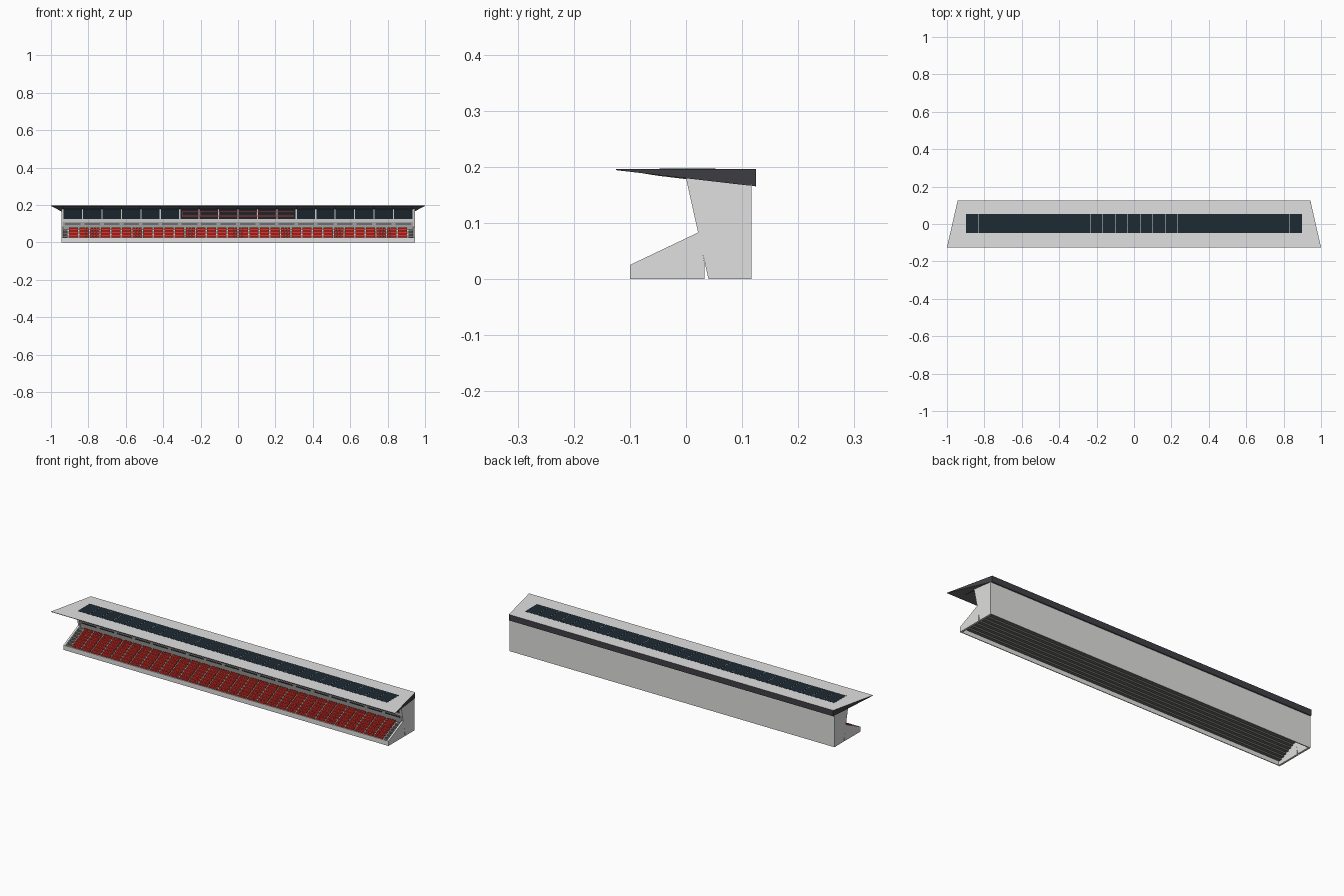
import bpy, bmesh

if "Cube" in bpy.data.objects:
    bpy.data.objects.remove(bpy.data.objects["Cube"], do_unlink=True)


def material(name, r, g, b):
    m = bpy.data.materials.new(name)
    m.use_nodes = True
    m.diffuse_color = (r, g, b, 1)
    bsdf = m.node_tree.nodes["Principled BSDF"]
    bsdf.inputs["Base Color"].default_value = (r, g, b, 1)
    bsdf.inputs["Roughness"].default_value = 0.7
    return m


LIGHT = material("light grey panel", 0.74, 0.745, 0.735)
CONCRETE = material("concrete", 0.45, 0.45, 0.44)
SOFFIT = material("dark concrete", 0.16, 0.16, 0.155)
DARK = material("dark steel", 0.052, 0.052, 0.062)
GLASS = material("dark blue glass", 0.012, 0.023, 0.032)
RED = material("red seat", 0.72, 0.035, 0.025)


def prism(bm, profile, x0, x1):
    """Extrude a (y, z) outline along x."""
    a = [bm.verts.new((x0, y, z)) for y, z in profile]
    b = [bm.verts.new((x1, y, z)) for y, z in profile]
    n = len(profile)
    for i in range(n):
        bm.faces.new((a[i], a[(i + 1) % n], b[(i + 1) % n], b[i]))
    bm.faces.new(a[::-1])
    bm.faces.new(b)


def box(bm, x0, x1, y0, y1, z0, z1):
    prism(bm, [(y0, z0), (y1, z0), (y1, z1), (y0, z1)], x0, x1)


def finish(name, bm, *mats):
    bmesh.ops.recalc_face_normals(bm, faces=bm.faces[:])
    mesh = bpy.data.meshes.new(name)
    bm.to_mesh(mesh)
    bm.free()
    for m in mats:
        mesh.materials.append(m)
    ob = bpy.data.objects.new(name, mesh)
    bpy.context.collection.objects.link(ob)


END = 0.945     # half length of the building
INNER = 0.935   # inside face of the end walls


def leaning_plate(bm, x0, x1, z0, z1, front, back):
    """Plate parallel to the leaning front; front and back are depths behind it."""
    f0, f1 = 0.04 - 0.222 * z0, 0.04 - 0.222 * z1
    prism(bm, [(f0 + back, z0), (f1 + back, z1), (f1 + front, z1), (f0 + front, z0)], x0, x1)


# Hollow main building: end walls, back wall and leaning front above the seats
bm = bmesh.new()
for s in (-1, 1):
    prism(bm, [(0.04, 0), (0.117, 0), (0.117, 0.168), (0, 0.18)], s * INNER, s * END)
box(bm, -INNER, INNER, 0.112, 0.117, 0, 0.168)
leaning_plate(bm, -INNER, INNER, 0.108, 0.179, 0.005, 0.01)
finish("building", bm, LIGHT)

bm = bmesh.new()
leaning_plate(bm, -INNER, INNER, 0.066, 0.11, 0.006, 0.01)
finish("lower_front_wall", bm, CONCRETE)

bm = bmesh.new()
leaning_plate(bm, -INNER, INNER, 0.111, 0.125, 0.0, 0.006)
finish("window_sill", bm, LIGHT)

# Window band, mullions and the dark rails under it
bm = bmesh.new()
leaning_plate(bm, -INNER, INNER, 0.125, 0.179, 0.003, 0.006)
finish("window_band", bm, GLASS)

BAYS = 18
pitch = 2 * INNER / BAYS
mullions, rails = bmesh.new(), bmesh.new()
for i in range(BAYS + 1):
    x = -INNER + i * pitch
    leaning_plate(mullions, x - 0.003, x + 0.003, 0.125, 0.178, 0.0005, 0.004)
    if i < BAYS:
        leaning_plate(rails, x + 0.01, x + pitch - 0.01, 0.096, 0.102, 0.003, 0.007)
finish("window_mullions", mullions, LIGHT)
finish("wall_rails", rails, DARK)

# Red framed box in the middle of the windows
bm = bmesh.new()
for z0, z1 in ((0.138, 0.143), (0.162, 0.164)):
    leaning_plate(bm, -0.3, 0.3, z0, z1, 0, 0.004)
for i in range(7):
    x = -0.299 + i * 0.0997
    leaning_plate(bm, x - 0.001, x + 0.001, 0.138, 0.164, 0, 0.004)
finish("central_box_frame", bm, RED)

# Stand shell: end walls and front parapet, open underneath
bm = bmesh.new()
for s in (-1, 1):
    prism(bm, [(-0.1, 0), (-0.1, 0.025), (0.022, 0.083), (0.033, 0.03), (0.033, 0)],
          s * INNER, s * END)
box(bm, -INNER, INNER, -0.1, -0.096, 0, 0.025)
finish("stand_shell", bm, LIGHT)

# Stepped terrace as a thin folded sheet, with a paler strip down each aisle
ROWS, RUN, FRONT = 7, 0.0164, -0.094


def floor_height(i):
    return 0.013 + 0.475 * (FRONT + i * RUN + 0.1125)


steps = [(-0.095, floor_height(0))]
for i in range(ROWS):
    if i:
        steps.append((FRONT + i * RUN, floor_height(i)))
    steps.append((FRONT + (i + 1) * RUN if i < ROWS - 1 else 0.026, floor_height(i)))


def folded_sheet(bm, x0, x1, upper, lower):
    """Stepped sheet between two offsets of the steps, measured upward and forward."""
    prism(bm, [(y - upper, z + upper) for y, z in steps] +
          [(y - lower, z + lower) for y, z in reversed(steps)], x0, x1)


bm = bmesh.new()
folded_sheet(bm, -INNER, INNER, 0, -0.002)
finish("terrace", bm, SOFFIT)

BLOCKS, SEATS = 32, 3
block = 1.815 / BLOCKS
bm = bmesh.new()
for b in range(BLOCKS + 1):
    x = -0.9075 + b * block
    folded_sheet(bm, x - 0.0035, x + 0.0035, 0.0008, -0.001)
finish("aisles", bm, LIGHT)

# Blocks of seats, each seat a cushion and backrest in one outline
seat = (block - 0.008) / SEATS
bm = bmesh.new()
for r in range(ROWS):
    y, z = FRONT + r * RUN, floor_height(r)
    outline = [(y + 0.0005, z), (y + 0.0005, z + 0.005), (y + 0.0105, z + 0.005),
               (y + 0.011, z + 0.0115), (y + 0.0125, z + 0.0115), (y + 0.0125, z)]
    for b in range(BLOCKS):
        for k in range(SEATS):
            x = -0.9075 + b * block + 0.004 + k * seat
            prism(bm, outline, x + 0.0003, x + seat - 0.0003)
finish("seats", bm, RED)

# Wedge roof, wider at the front: light top, dark edges, concrete underside
ROOF = 0.196
bm = bmesh.new()
prism(bm, [(-0.125, 0.194), (0.125, 0.165), (0.125, ROOF), (-0.125, ROOF)], -1, 1)
for v in bm.verts:
    if v.co.y > 0:
        v.co.x *= 0.943
bmesh.ops.recalc_face_normals(bm, faces=bm.faces[:])
for f in bm.faces:
    f.material_index = 0 if f.normal.z > 0.9 else 2 if f.normal.z < -0.9 else 1
finish("roof", bm, LIGHT, DARK, SOFFIT)

# Rafters under the roof overhang
bm = bmesh.new()
for i in range(BAYS + 1):
    x = -INNER + i * pitch
    prism(bm, [(-0.1, 0.192), (0.0, 0.181), (0.0, 0.178), (-0.05, 0.184)], x - 0.0015, x + 0.0015)
finish("roof_rafters", bm, DARK)

# Row of roof panels with thin gaps
COLS = 27
w = 1.8 / COLS
bm = bmesh.new()
for i in range(COLS):
    x = -0.9 + i * w
    box(bm, x + 0.0007, x + w - 0.0007, -0.047, 0.053, ROOF - 0.001, ROOF + 0.0005)
finish("roof_panels", bm, GLASS)
